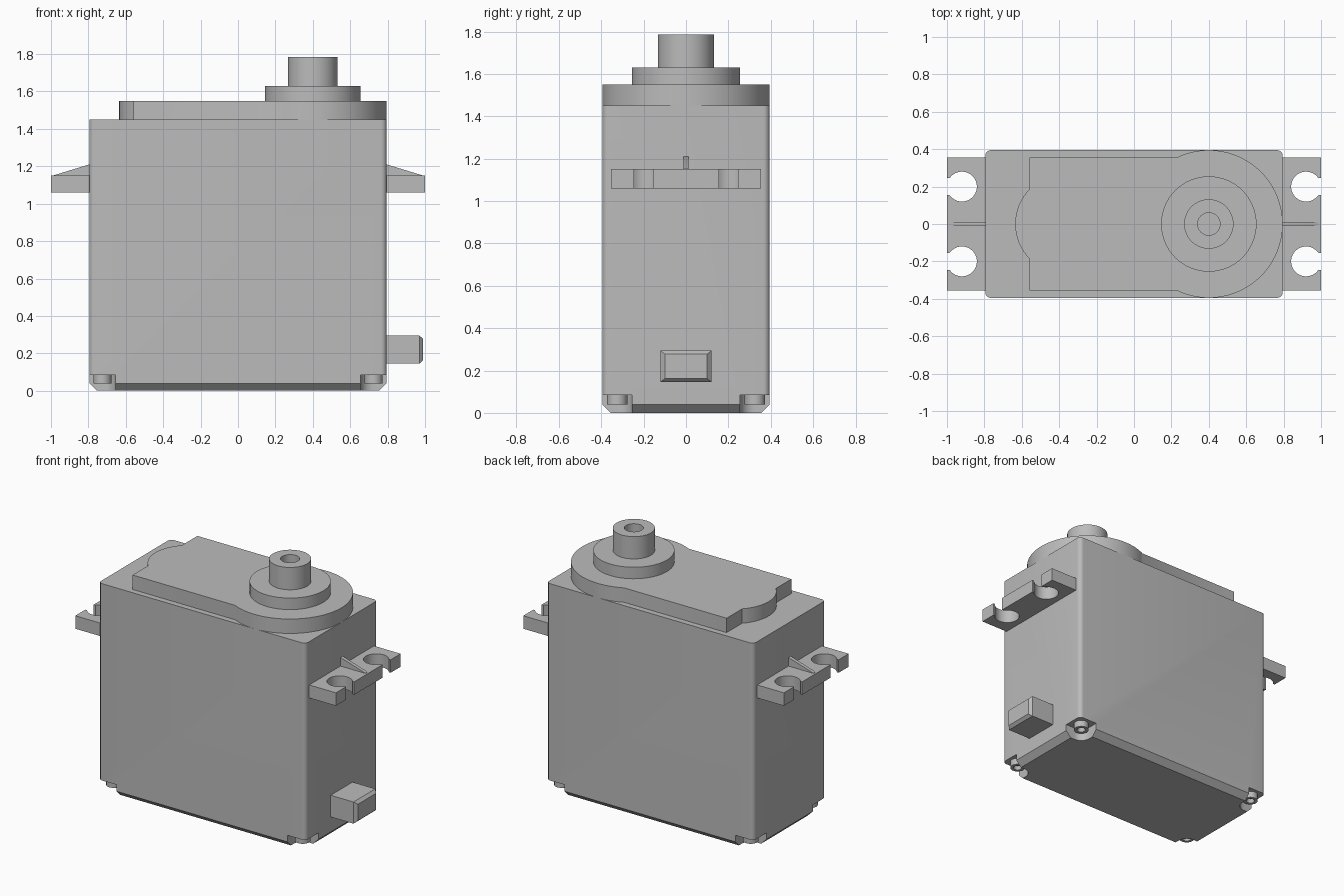
import bpy, bmesh
from math import sin, cos, pi, radians, asin, acos

if "Cube" in bpy.data.objects:
    bpy.data.objects.remove(bpy.data.objects["Cube"], do_unlink=True)

grey = bpy.data.materials.new("plain grey")
grey.use_nodes = True
COLOUR = (0.5, 0.5, 0.5, 1)
grey.diffuse_color = COLOUR
grey.node_tree.nodes["Principled BSDF"].inputs["Base Color"].default_value = COLOUR


def arc(cx, cy, r, start, end, n):
    """Points on an arc, angles in radians."""
    angles = [start + (end - start) * i / n for i in range(n + 1)]
    return [(cx + r * cos(a), cy + r * sin(a)) for a in angles]


def rounded_rect(hx, hy, r):
    pts = []
    for i, (sx, sy) in enumerate([(1, 1), (-1, 1), (-1, -1), (1, -1)]):
        pts += arc(sx * (hx - r), sy * (hy - r), r, i * pi / 2, (i + 1) * pi / 2, 6)
    return pts


def finish(name, bm):
    bmesh.ops.recalc_face_normals(bm, faces=bm.faces)
    mesh = bpy.data.meshes.new(name)
    bm.to_mesh(mesh)
    bm.free()
    mesh.materials.append(grey)
    obj = bpy.data.objects.new(name, mesh)
    bpy.context.collection.objects.link(obj)
    mesh.shade_smooth()
    mesh.set_sharp_from_angle(angle=radians(30))
    return obj


def loft(name, sections):
    """Skin a stack of equal-length loops of 3D points and cap both ends."""
    bm = bmesh.new()
    rings = [[bm.verts.new(p) for p in s] for s in sections]
    for a, b in zip(rings, rings[1:]):
        for i in range(len(a)):
            j = (i + 1) % len(a)
            bm.faces.new((a[i], a[j], b[j], b[i]))
    bm.faces.new(rings[0])
    bm.faces.new(rings[-1])
    return finish(name, bm)


def prism(name, outline, z0, z1):
    return loft(name, [[(x, y, z) for x, y in outline] for z in (z0, z1)])


def lathe(name, profile, x, y, n=64):
    """Revolve (radius, z) points about a vertical axis; zero radius ends at a pole."""
    bm = bmesh.new()
    rings = []
    for r, z in profile:
        if r == 0:
            rings.append([bm.verts.new((x, y, z))] * n)
        else:
            rings.append([bm.verts.new((px, py, z))
                          for px, py in arc(x, y, r, 0, 2 * pi, n)[:n]])
    for a, b in zip(rings, rings[1:]):
        for i in range(n):
            j = (i + 1) % n
            bm.faces.new(list(dict.fromkeys((a[i], a[j], b[j], b[i]))))
    return finish(name, bm)


# Main case with a chamfered bottom edge
HX, HY, TOP = 0.795, 0.395, 1.45
levels = [(0.04, 0.006, 0), (0, 0.03, 0.04), (0, 0.03, TOP)]
case = loft("case", [[(x, y, z) for x, y in rounded_rect(HX - d, HY - d, r)]
                     for d, r, z in levels])

# Corner pockets cut into the bottom, each holding a screw head
cutters = []
for sx in (1, -1):
    for sy in (1, -1):
        cx, cy = HX - 0.07, HY - 0.07
        outline = arc(cx, cy, 0.07, pi, 1.5 * pi, 12)
        outline += [(HX + 0.1, cy - 0.07), (HX + 0.1, HY + 0.1), (cx - 0.07, HY + 0.1)]
        cutter = prism("pocket_cutter", [(sx * x, sy * y) for x, y in outline], -0.1, 0.085)
        cutter.hide_render = True
        cutters.append(cutter)
        mod = case.modifiers.new("pocket", "BOOLEAN")
        mod.operation, mod.solver, mod.object = "DIFFERENCE", "EXACT", cutter
        lathe("case_screw", [(0, 0.09), (0.048, 0.09), (0.048, 0.04), (0.028, 0.04),
                             (0.02, 0.065), (0, 0.065)], sx * cx, sy * cy, 32)

bpy.context.view_layer.update()
evaluated = case.evaluated_get(bpy.context.evaluated_depsgraph_get())
cut_mesh = bpy.data.meshes.new_from_object(evaluated)
case.modifiers.clear()
case.data = cut_mesh
cut_mesh.shade_smooth()
cut_mesh.set_sharp_from_angle(angle=radians(30))
for cutter in cutters:
    bpy.data.objects.remove(cutter, do_unlink=True)

# Raised gear cover: round over the shaft, straight sides, bulging far end
SHAFT_X, R, SIDE, END = 0.4, HY, 0.355, -0.56
bulge_r, bulge_x = 0.266, -0.369
spread = pi - asin(SIDE / R)
bulge = acos((bulge_x - END) / bulge_r)
cover = arc(SHAFT_X, 0, R, -spread, spread, 72) + [(END, SIDE)]
cover += arc(bulge_x, 0, bulge_r, pi - bulge, pi + bulge, 20) + [(END, -SIDE)]
prism("gear_cover", cover, TOP, 1.55)

# Output bearing collar and bored shaft
lathe("bearing_collar", [(0, 1.54), (0.255, 1.54), (0.255, 1.63), (0, 1.63)], SHAFT_X, 0)
lathe("output_shaft", [(0, 1.6), (0.132, 1.6), (0.132, 1.785), (0.06, 1.785),
                       (0.06, 1.64), (0, 1.64)], SHAFT_X, 0)

# Mounting tabs with open screw slots, and a stiffening rib on each
for side, label in ((1, "left"), (-1, "right")):
    gap = asin(0.045 / 0.08)
    tab = [(0.78, -SIDE), (1, -SIDE)]
    for y in (-0.2, 0.2):
        tab += [(1, y - 0.045)] + arc(0.92, y, 0.08, -gap, gap - 2 * pi, 32) + [(1, y + 0.045)]
    tab += [(1, SIDE), (0.78, SIDE)]
    prism(label + "_mounting_tab", [(side * x, y) for x, y in tab], 1.06, 1.15)
    rib = [(0.78, 1.14), (0.985, 1.14), (0.985, 1.152), (HX, 1.21), (0.78, 1.21)]
    loft(label + "_tab_rib", [[(side * x, y, z) for x, z in rib] for y in (-0.012, 0.012)])

# Cable outlet with a chamfered end
sections = [(0.78, 0.12, 0.145, 0.295), (0.97, 0.12, 0.145, 0.295), (0.99, 0.1, 0.163, 0.277)]
loft("cable_outlet", [[(x, -w, lo), (x, w, lo), (x, w, hi), (x, -w, hi)]
                      for x, w, lo, hi in sections])
